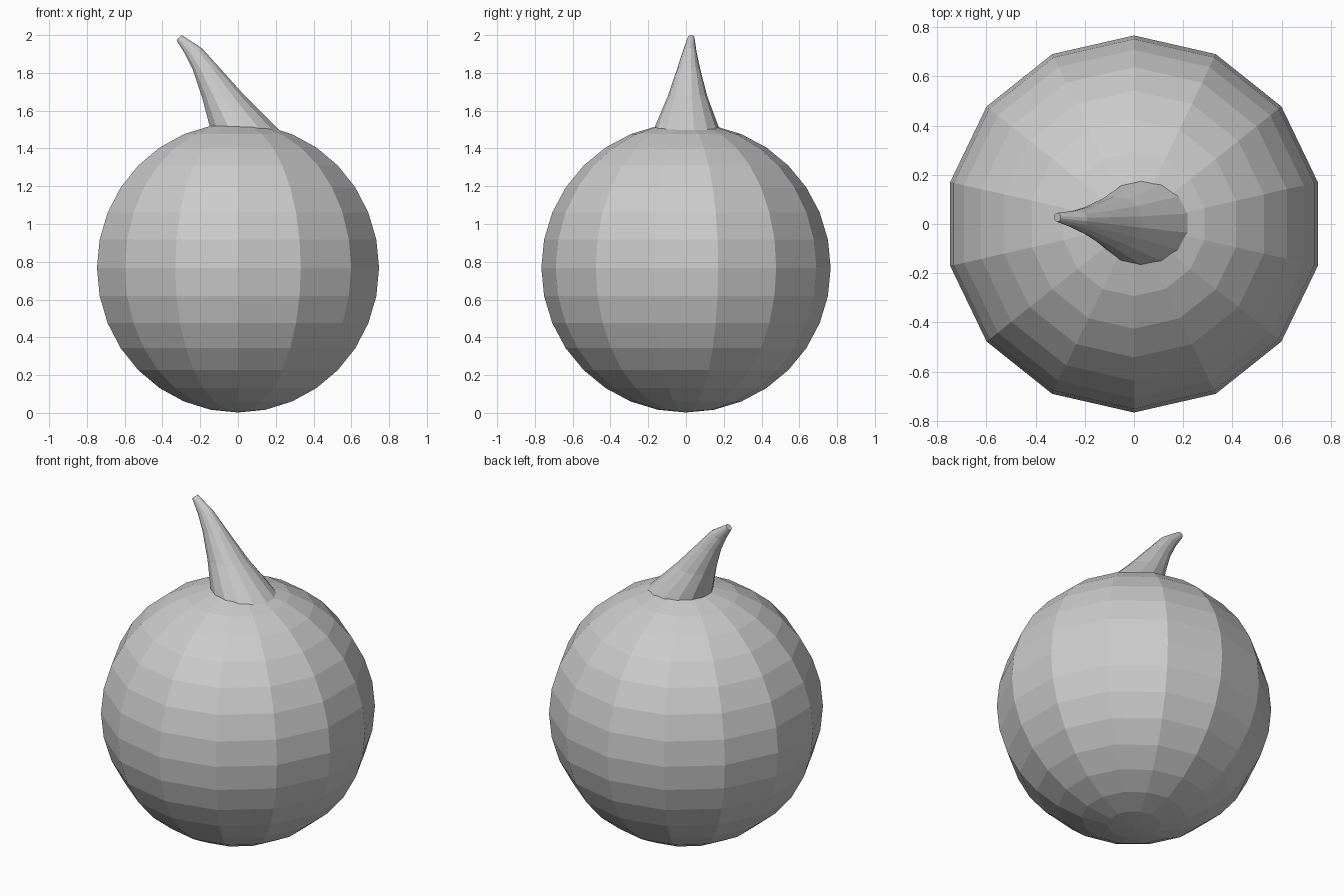
import bpy, bmesh, math
from mathutils import Vector

if "Cube" in bpy.data.objects:
    bpy.data.objects.remove(bpy.data.objects["Cube"])

SIDES = 14

def finish(bm, name):
    bmesh.ops.recalc_face_normals(bm, faces=bm.faces[:])
    mesh = bpy.data.meshes.new(name)
    bm.to_mesh(mesh)
    bm.free()
    obj = bpy.data.objects.new(name, mesh)
    bpy.context.collection.objects.link(obj)
    return obj

# Round faceted body, with corners on the y axis
bm = bmesh.new()
bmesh.ops.create_uvsphere(bm, u_segments=SIDES, v_segments=16, radius=0.766)
top = max(bm.verts, key=lambda v: v.co.y + 1e-3 * v.co.x)
turn = math.pi / 2 - math.atan2(top.co.y, top.co.x)
for v in bm.verts:
    x, y = v.co.x, v.co.y
    v.co.x = x * math.cos(turn) - y * math.sin(turn)
    v.co.y = x * math.sin(turn) + y * math.cos(turn)
    v.co.z += 0.768
finish(bm, "body")

# Bent tapering stem: left (x, z), right (x, z), centre y, half width y
stem = [
    ((-0.14, 1.48), (0.235, 1.48), 0.004, 0.18),
    ((-0.152, 1.525), (0.195, 1.52), 0.004, 0.166),
    ((-0.19, 1.67), (0.035, 1.68), 0.008, 0.105),
    ((-0.24, 1.82), (-0.10, 1.83), 0.014, 0.060),
    ((-0.28, 1.90), (-0.19, 1.93), 0.019, 0.036),
    ((-0.325, 1.972), (-0.298, 2.0), 0.027, 0.018),
]
bm = bmesh.new()
rings = []
for left, right, cy, ry in stem:
    l, r = Vector((left[0], cy, left[1])), Vector((right[0], cy, right[1]))
    mid, half = (l + r) / 2, (r - l) / 2
    ring = []
    for i in range(SIDES):
        a = math.pi / 2 + math.tau * i / SIDES
        ring.append(bm.verts.new(mid + half * (math.cos(a) / math.cos(math.pi / SIDES))
                                 + Vector((0, ry * math.sin(a), 0))))
    rings.append(ring)
for a, b in zip(rings, rings[1:]):
    for i in range(SIDES):
        j = (i + 1) % SIDES
        bm.faces.new((a[i], a[j], b[j], b[i]))
bm.faces.new(rings[0])
bm.faces.new(rings[-1])
finish(bm, "stem")
